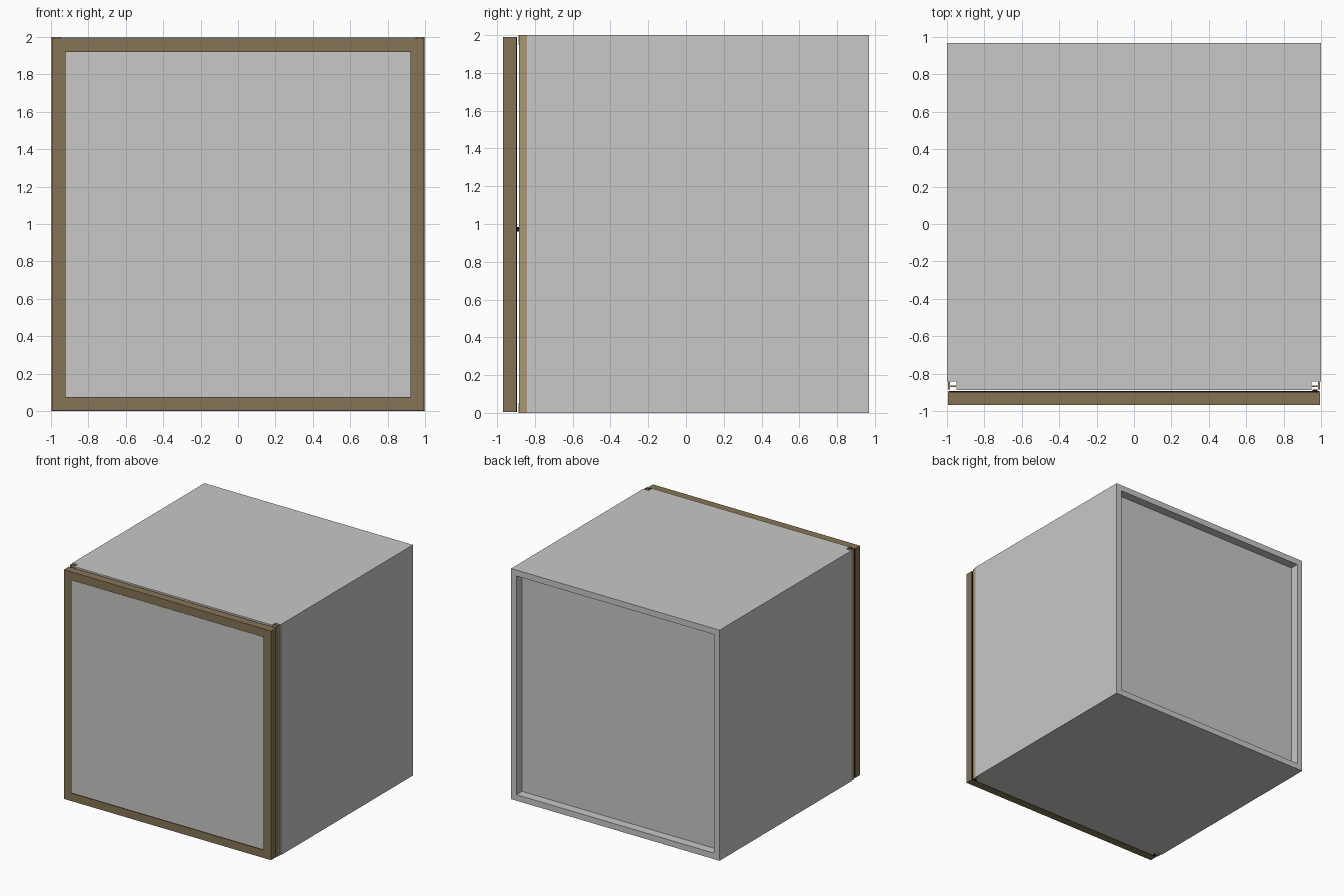
import bpy, bmesh

if "Cube" in bpy.data.objects:
    bpy.data.objects.remove(bpy.data.objects["Cube"])


def material(name, rgb):
    m = bpy.data.materials.new(name)
    m.diffuse_color = (*rgb, 1)
    m.use_nodes = True
    m.node_tree.nodes["Principled BSDF"].inputs["Base Color"].default_value = m.diffuse_color
    return m


GREY = material("light grey", (0.578, 0.578, 0.565))
BROWN = material("brown wood", (0.238, 0.178, 0.089))
TAN = material("tan edging", (0.413, 0.305, 0.171))
BLACK = material("black rubber", (0.008, 0.008, 0.008))


def make(name, mat, boxes):
    """One object from a few boxes, each given as x, y and z ranges."""
    bm = bmesh.new()
    for (x0, x1), (y0, y1), (z0, z1) in boxes:
        verts = bmesh.ops.create_cube(bm, size=1)["verts"]
        for v in verts:
            v.co.x = x1 if v.co.x > 0 else x0
            v.co.y = y1 if v.co.y > 0 else y0
            v.co.z = z1 if v.co.z > 0 else z0
    me = bpy.data.meshes.new(name)
    bm.to_mesh(me)
    bm.free()
    me.materials.append(mat)
    ob = bpy.data.objects.new(name, me)
    bpy.context.collection.objects.link(ob)
    return ob


def ring(name, mat, y, outer, z, w):
    """Rectangular frame facing the front, with bars of width w."""
    z0, z1 = z
    i = outer - w
    return make(name, mat, [
        ((-outer, -i), y, z), ((i, outer), y, z),
        ((-i, i), y, (z0, z0 + w)), ((-i, i), y, (z1 - w, z1))])


BACK, FRONT, SIDE_FRONT = 0.968, -0.888, -0.841
WALL = 0.052

# cabinet carcass: sides start behind the corner notches
make("left_side", GREY, [((-1, -1 + WALL), (SIDE_FRONT, BACK), (0, 2))])
make("right_side", GREY, [((1 - WALL, 1), (SIDE_FRONT, BACK), (0, 2))])
for name, z in (("bottom_panel", (0, WALL)), ("top_panel", (2 - WALL, 2))):
    make(name, GREY, [((-1 + WALL, 1 - WALL), (FRONT, BACK), z)])
make("back_panel", GREY, [((-1 + WALL, 1 - WALL), (0.87, 0.892), (WALL, 2 - WALL))])

# angled edging strips standing in both front corner notches
for side, name in ((-1, "left"), (1, "right")):
    xs = sorted((side * 0.985, side * 0.994))
    xf = sorted((side * 0.953, side * 0.985))
    make(name + "_edging", TAN, [
        (xs, (-0.885, SIDE_FRONT), (0, 2)),
        (xf, (-0.872, -0.864), (0, 2))])

# door: wooden frame, inset panel, thin dark seams
DOOR_Z = (0.004, 1.991)
ring("door_frame", BROWN, (-0.968, -0.9), 0.994, DOOR_Z, 0.068)
ring("panel_seam", BLACK, (-0.964, -0.905), 0.926, (0.072, 1.923), 0.004)
make("door_panel", GREY, [((-0.922, 0.922), (-0.966, -0.903), (0.076, 1.919))])
ring("door_gasket", BLACK, (-0.9, -0.894), 0.992, (0.006, 1.989), 0.07)
make("door_catch", BLACK, [((0.955, 0.98), (-0.895, -0.884), (0.96, 0.985))])
